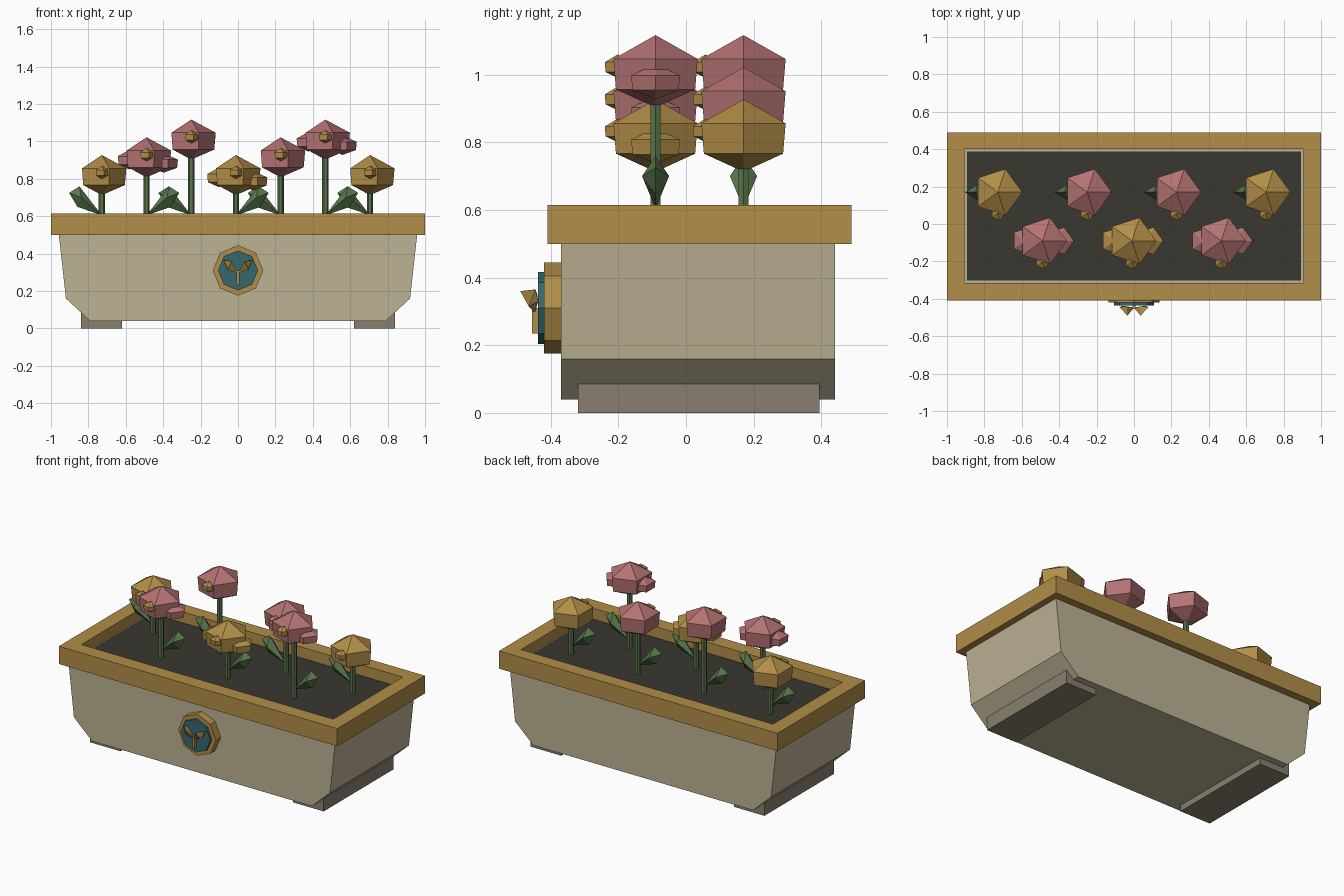
import bpy, bmesh, math
from mathutils import Matrix

if "Cube" in bpy.data.objects:
    bpy.data.objects.remove(bpy.data.objects["Cube"])


def srgb(r, g, b):
    return [((c / 255 + 0.055) / 1.055) ** 2.4 for c in (r, g, b)] + [1]


def material(name, *rgb):
    m = bpy.data.materials.new(name)
    m.diffuse_color = srgb(*rgb)
    m.use_nodes = True
    m.node_tree.nodes["Principled BSDF"].inputs["Base Color"].default_value = m.diffuse_color
    return m


STONE = material("beige stone", 188, 178, 148)
FOOT = material("taupe", 138, 127, 112)
GOLD = material("gold", 178, 142, 72)
SOIL = material("dark soil", 58, 55, 48)
PINK = material("dusty pink", 180, 114, 114)
GREEN = material("leaf green", 88, 118, 76)
TEAL = material("teal", 54, 104, 108)


def finish(name, bm, mat):
    bmesh.ops.recalc_face_normals(bm, faces=bm.faces)
    me = bpy.data.meshes.new(name)
    bm.to_mesh(me)
    bm.free()
    me.materials.append(mat)
    ob = bpy.data.objects.new(name, me)
    bpy.context.collection.objects.link(ob)
    return ob


def loft(name, rings, mat, cap=True):
    """Skin a list of rings; a ring of one point becomes a tip."""
    bm = bmesh.new()
    rs = [[bm.verts.new(p) for p in r] for r in rings]
    n = max(len(r) for r in rs)
    for a, b in zip(rs, rs[1:]):
        for i in range(n):
            j = (i + 1) % n
            quad = [a[i % len(a)], a[j % len(a)], b[j % len(b)], b[i % len(b)]]
            bm.faces.new(list(dict.fromkeys(quad)))
    if cap:
        for r in (rs[0], rs[-1]):
            if len(r) > 2:
                bm.faces.new(r)
    return finish(name, bm, mat)


def box(name, x0, x1, y0, y1, z0, z1, mat):
    return loft(name, [rect(x0, x1, y0, y1, z) for z in (z0, z1)], mat)


def rect(x0, x1, y0, y1, z):
    return [(x0, y0, z), (x1, y0, z), (x1, y1, z), (x0, y1, z)]


def ngon(c, r, n, dz=0):
    return [(c[0] + r * math.cos(math.tau * i / n),
             c[1] + r * math.sin(math.tau * i / n), c[2] + dz) for i in range(n)]


# Trough body: chamfered profile extruded front to back
half = [(0.79, 0.04), (0.92, 0.16), (0.963, 0.545)]
profile = half + [(-x, z) for x, z in reversed(half)]
loft("trough_body", [[(x, y, z) for x, z in profile] for y in (-0.37, 0.44)], STONE)

# Feet
for side, x in (("left", -0.73), ("right", 0.73)):
    box(side + "_foot", x - 0.11, x + 0.11, -0.32, 0.395, 0, 0.09, FOOT)

# Rim ring and soil bed
outer, inner = (-1, 1, -0.41, 0.49), (-0.905, 0.905, -0.315, 0.40)
loft("rim", [rect(*outer, 0.5), rect(*outer, 0.615), rect(*inner, 0.615),
             rect(*inner, 0.5), rect(*outer, 0.5)], GOLD, cap=False)
box("soil", -0.893, 0.893, -0.303, 0.388, 0.52, 0.55, SOIL)

# Octagonal emblem with sprout
def disc(name, r, y0, y1, mat):
    rings = [[(x, y, z + 0.31) for x, z, _ in ngon((0, 0, 0), r, 8)] for y in (y0, y1)]
    loft(name, rings, mat)


disc("emblem_ring", 0.135, -0.42, -0.365, GOLD)
disc("emblem_plate", 0.107, -0.437, -0.41, TEAL)
box("sprout_stem", -0.007, 0.007, -0.455, -0.435, 0.235, 0.31, GOLD)
for side, s in (("left", -1), ("right", 1)):
    ring = [(s * 0.04, -0.44, 0.35), (s * 0.035, -0.49, 0.36),
            (s * 0.055, -0.465, 0.315), (s * 0.06, -0.437, 0.33)]
    loft("sprout_leaf_" + side, [[(0, -0.447, 0.295)], ring, [(s * 0.077, -0.445, 0.365)]], GOLD)


# Flowers
def bloom(name, c, r, h, mat):
    """Five-sided faceted bloom with pointed top and bottom."""
    loft(name, [[(c[0], c[1], c[2] - h)], ngon(c, r * 0.94, 5, -h * 0.5),
                ngon(c, r, 5, h * 0.34), [(c[0], c[1], c[2] + h)]], mat)


for i in range(7):
    back = i % 2 == 0
    x, y = -0.728 + 0.239 * i, 0.17 if back else -0.09
    z = 0.82 + 0.095 * (i % 3)
    mat = PINK if i % 3 else GOLD
    tag = f"_{i + 1}"
    loft("flower_stem" + tag, [ngon((x, y, h), 0.017, 6) for h in (0.54, z - 0.06)], GREEN)
    bloom("flower_bloom" + tag, (x, y, z), 0.131, 0.107, mat)
    bloom("flower_bud" + tag, (x, y - 0.112, z + 0.015), 0.04, 0.035, GOLD)
    if not back:
        bloom("left_petal" + tag, (x - 0.092, y, z - 0.012), 0.076, 0.052, mat)
        bloom("right_petal" + tag, (x + 0.092, y, z - 0.03), 0.076, 0.052, mat)
    # Leaf points outward: left in the back row, right in the front row
    s = -1 if back else 1
    ring = [(x + s * 0.12, y, 0.76), (x + s * 0.11, y + 0.04, 0.70),
            (x + s * 0.13, y, 0.65), (x + s * 0.11, y - 0.04, 0.70)]
    loft("flower_leaf" + tag, [[(x, y, 0.605)], ring, [(x + s * 0.175, y, 0.725)]], GREEN)
